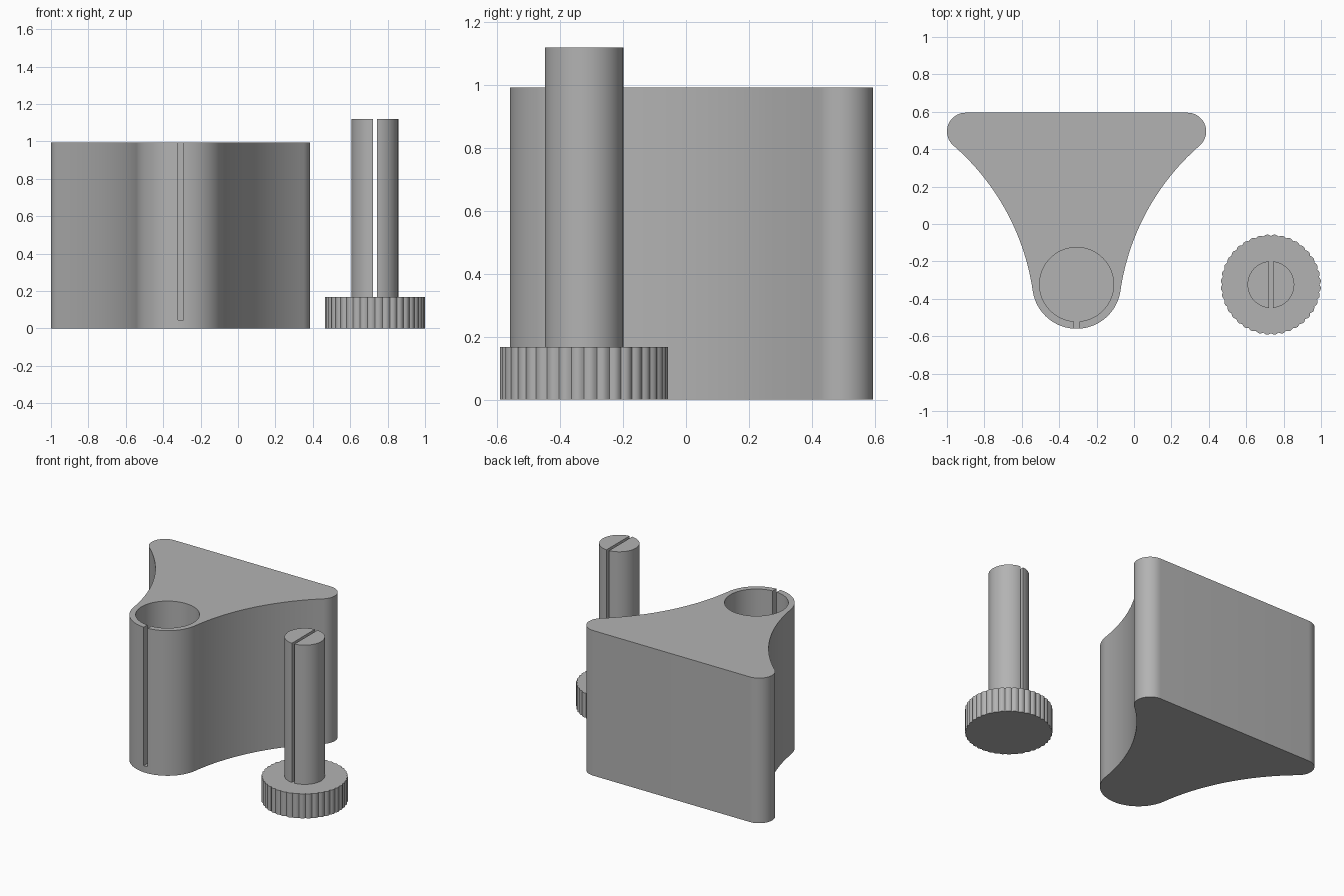
import bpy, bmesh
from math import sin, cos, pi, acos, atan2, hypot, asin

cube = bpy.data.objects.get("Cube")
if cube:
    bpy.data.objects.remove(cube, do_unlink=True)

grey = bpy.data.materials.new("plain grey")
grey.use_nodes = True
grey.diffuse_color = (0.45, 0.45, 0.45, 1)
grey.node_tree.nodes["Principled BSDF"].inputs["Base Color"].default_value = grey.diffuse_color


def arc(cx, cy, r, start, end, steps):
    """Points on an arc, both ends included."""
    return [(cx + r * cos(start + (end - start) * i / steps),
             cy + r * sin(start + (end - start) * i / steps)) for i in range(steps + 1)]


def prism(name, outline, z0, z1):
    """Extrude a closed outline from z0 to z1."""
    bm = bmesh.new()
    face = bm.faces.new([bm.verts.new((x, y, z0)) for x, y in outline])
    grown = bmesh.ops.extrude_face_region(bm, geom=[face])["geom"]
    top = [v for v in grown if isinstance(v, bmesh.types.BMVert)]
    bmesh.ops.translate(bm, verts=top, vec=(0, 0, z1 - z0))
    bmesh.ops.recalc_face_normals(bm, faces=bm.faces)
    mesh = bpy.data.meshes.new(name)
    bm.to_mesh(mesh)
    bm.free()
    mesh.materials.append(grey)
    ob = bpy.data.objects.new(name, mesh)
    bpy.context.collection.objects.link(ob)
    return ob


def activate(ob):
    bpy.ops.object.select_all(action='DESELECT')
    ob.select_set(True)
    bpy.context.view_layer.objects.active = ob


def smooth(ob):
    activate(ob)
    bpy.ops.object.shade_smooth_by_angle(angle=0.5)


# Body outline: round nose, concave flank, rounded back corner, then mirrored
nose_x, nose_y, nose_r = -0.307, -0.323, 0.237
corner_x, corner_y, corner_r = -0.9, 0.495, 0.1
flank_r = 1.27
a, b = flank_r + nose_r, flank_r + corner_r
dx, dy = corner_x - nose_x, corner_y - nose_y
d = hypot(dx, dy)
nose_angle = atan2(dy, dx) + acos((a * a + d * d - b * b) / (2 * a * d))
flank_x, flank_y = nose_x + a * cos(nose_angle), nose_y + a * sin(nose_angle)
to_nose = nose_angle - pi
to_corner = atan2(corner_y - flank_y, corner_x - flank_x)
half = arc(nose_x, nose_y, nose_r, 1.5 * pi, nose_angle % (2 * pi), 24)
half += arc(flank_x, flank_y, flank_r, to_nose, to_corner, 28)[1:]
half += arc(corner_x, corner_y, corner_r, to_corner + pi, pi / 2, 20)[1:]
mirrored = [(2 * nose_x - x, y) for x, y in half[:0:-1]]
body = prism("body", half + mirrored, 0, 0.993)

# Blind bore with a narrow slot through the nose wall
bore_r, slot = 0.198, 0.015
gap = asin(slot / bore_r)
keyhole = arc(nose_x, nose_y, bore_r, -pi / 2 + gap, 1.5 * pi - gap, 72)
keyhole += [(nose_x - slot, -0.7), (nose_x + slot, -0.7)]
cutter = prism("bore_cutter", keyhole, 0.045, 1.2)
cutter.hide_render = True
cut = body.modifiers.new("bore", 'BOOLEAN')
cut.operation, cut.solver, cut.object = 'DIFFERENCE', 'EXACT', cutter
activate(body)
bpy.ops.object.modifier_apply(modifier=cut.name)
bpy.data.objects.remove(cutter, do_unlink=True)
smooth(body)

# Knurled thumb head
screw_x, screw_y = 0.732, -0.324
ridges, steps = 40, 6
count = ridges * steps
knurl = []
for i in range(count):
    t = 2 * pi * i / count
    r = 0.26 + 0.008 * abs(sin(t * ridges / 2))
    knurl.append((screw_x + r * cos(t), screw_y + r * sin(t)))
smooth(prism("thumb_head", knurl, 0, 0.167))

# Split shaft: two half rounds with a gap between
shaft_r, half_gap = 0.125, 0.01
edge = acos(half_gap / shaft_r)
for side, turn in (("left", 0), ("right", pi)):
    outline = arc(screw_x, screw_y, shaft_r, turn - edge, turn + edge, 32)
    smooth(prism("shaft_half_" + side, outline, 0.12, 1.12))
